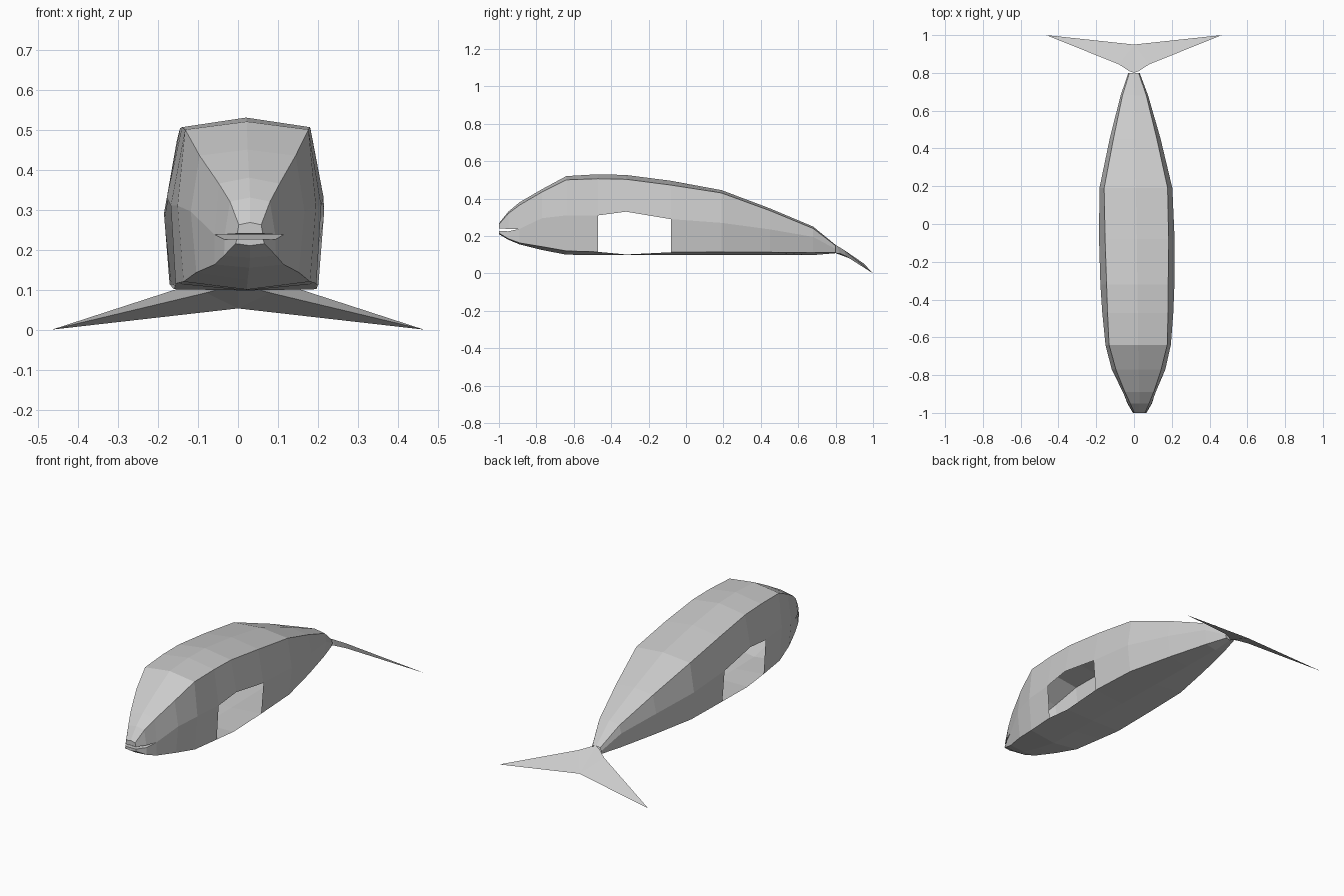
import bpy, bmesh

def finish(name, bm):
    bmesh.ops.remove_doubles(bm, verts=bm.verts, dist=0.0005)
    bmesh.ops.recalc_face_normals(bm, faces=bm.faces)
    me = bpy.data.meshes.new(name)
    bm.to_mesh(me)
    bm.free()
    ob = bpy.data.objects.new(name, me)
    bpy.context.collection.objects.link(ob)

# body stations: y, centre x, top z, shoulder (half width, z),
# side (half width, z), lower edge (half width, z), belly z
stations = [
    (-1.00, .030, .268, .028, .262, .032, .240, .036, .215, .210),
    (-0.95, .030, .330, .050, .320, .063, .238, .065, .185, .180),
    (-0.89, .028, .380, .076, .365, .087, .238, .086, .163, .155),
    (-0.77, .024, .450, .120, .435, .142, .295, .128, .143, .125),
    (-0.64, .022, .520, .154, .500, .173, .310, .158, .120, .100),
    (-0.47, .020, .530, .160, .506, .188, .310, .176, .115, .098),
    (-0.32, .018, .526, .163, .503, .196, .330, .178, .101, .098),
    (-0.08, .015, .495, .168, .472, .200, .290, .186, .113, .098),
    (0.19, .010, .445, .168, .430, .193, .270, .176, .114, .098),
    (0.45, .006, .347, .115, .335, .135, .235, .120, .113, .098),
    (0.68, .002, .250, .063, .240, .073, .195, .062, .112, .098),
    (0.80, .000, .152, .024, .148, .030, .130, .025, .112, .108),
]
HOLES = (5, 6)     # side openings start at these stations
MOUTH = 2          # mouth slit ends at this station

bm = bmesh.new()
caps = []
for s in (-1, 1):
    rows = []
    for i, (y, cx, tz, sw, sz, mw, mz, lw, lz, bz) in enumerate(stations):
        gap = .013 if i < MOUTH else 0
        pts = [(0, tz), (sw, sz), (mw, mz), (mw, mz - gap), (lw, lz), (0, bz)]
        rows.append([bm.verts.new((cx + s * w, y, z)) for w, z in pts])
    for i in range(len(rows) - 1):
        for j in (0, 1, 3, 4):
            if j == 3 and i in HOLES:
                continue
            bm.faces.new((rows[i][j], rows[i + 1][j], rows[i + 1][j + 1], rows[i][j + 1]))
    caps.append(rows)

# snout caps, and the roof and floor of the mouth
L, R = caps
for a, b in ((0, 2), (3, 5)):
    bm.faces.new(L[0][a:b + 1] + R[0][a:b + 1][::-1])
for j in (2, 3):
    for i in range(MOUTH):
        bm.faces.new((L[i][j], R[i][j], R[i + 1][j], L[i + 1][j]))
finish("body", bm)

# tail fluke: thick leading edge, thin tips and trailing edge
bm = bmesh.new()
for s in (-1, 1):
    def v(x, y, z):
        return bm.verts.new((s * x, y, z))
    top = [v(0, .80, .152), v(.026, .81, .146), v(.08, .845, .125), v(.465, 1, 0), v(0, .95, .053)]
    low = [v(0, .80, .108), v(.026, .82, .107), v(.08, .855, .092)] + top[3:]
    for t in (top, low):
        bm.faces.new((t[0], t[1], t[2], t[4]))
        bm.faces.new((t[2], t[3], t[4]))
    for i in (0, 1):
        bm.faces.new((top[i], top[i + 1], low[i + 1], low[i]))
    bm.faces.new((top[2], top[3], low[2]))
finish("tail_fluke", bm)
